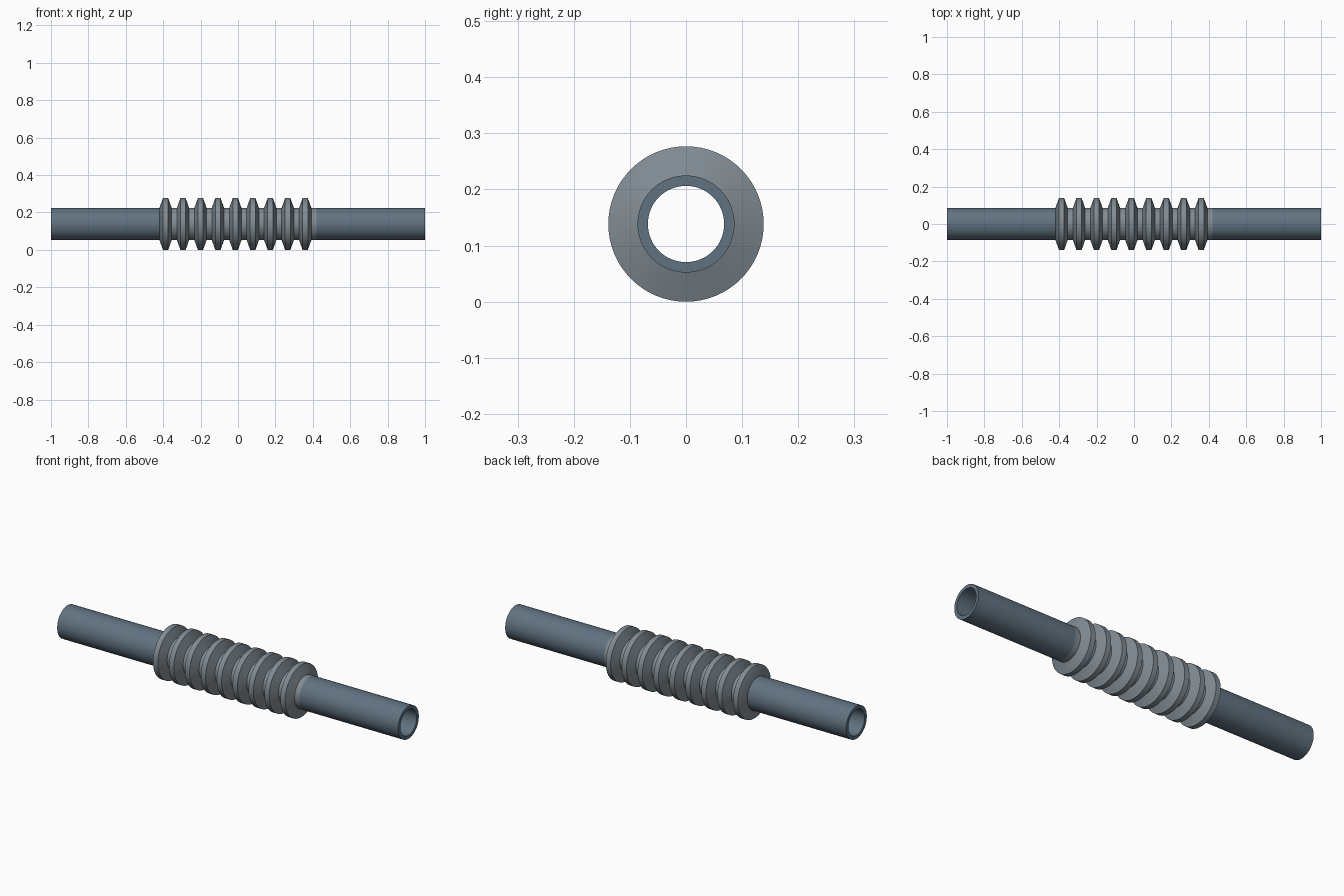
import bpy, bmesh, math

if "Cube" in bpy.data.objects:
    bpy.data.objects.remove(bpy.data.objects["Cube"])

SIDES = 64
R_OUT, R_IN, R_RIDGE = 0.0865, 0.068, 0.1385
AXIS_Z = R_RIDGE
HALF, BELLOWS, RIDGES = 1.0, 0.42, 9


def material(name, rgb):
    m = bpy.data.materials.new(name)
    m.diffuse_color = (*rgb, 1)
    m.use_nodes = True
    m.node_tree.nodes["Principled BSDF"].inputs["Base Color"].default_value = m.diffuse_color
    return m


def revolve(name, profile, mat):
    """Spin a closed (x, radius) outline about the pipe axis."""
    bm = bmesh.new()
    rings = []
    for i in range(SIDES):
        a = 2 * math.pi * i / SIDES
        rings.append([bm.verts.new((x, r * math.sin(a), AXIS_Z + r * math.cos(a)))
                      for x, r in profile])
    n = len(profile)
    for i, ring in enumerate(rings):
        nxt = rings[(i + 1) % SIDES]
        for j in range(n):
            k = (j + 1) % n
            bm.faces.new((ring[j], ring[k], nxt[k], nxt[j]))
    bmesh.ops.recalc_face_normals(bm, faces=bm.faces)
    mesh = bpy.data.meshes.new(name)
    bm.to_mesh(mesh)
    bm.free()
    mesh.materials.append(mat)
    ob = bpy.data.objects.new(name, mesh)
    bpy.context.collection.objects.link(ob)
    bpy.ops.object.select_all(action='DESELECT')
    ob.select_set(True)
    bpy.context.view_layer.objects.active = ob
    bpy.ops.object.shade_smooth_by_angle(angle=math.radians(25))


steel = material("blue_steel", (0.12, 0.17, 0.22))
grey = material("bellows_grey", (0.22, 0.26, 0.29))

# Straight tube at each end
for name, s in (("left_tube", -1), ("right_tube", 1)):
    revolve(name, [(s * BELLOWS, R_IN), (s * BELLOWS, R_OUT),
                   (s * HALF, R_OUT), (s * HALF, R_IN)], steel)

# Corrugated middle: each pitch is a flat-topped ridge followed by a short valley
pitch = 2 * BELLOWS / RIDGES
outline = [(-BELLOWS, R_IN)]
for i in range(RIDGES):
    x0 = -BELLOWS + i * pitch
    for f, r in ((0, R_OUT), (0.2, R_RIDGE), (0.5, R_RIDGE), (0.7, R_OUT)):
        outline.append((x0 + f * pitch, r))
outline += [(BELLOWS, R_OUT), (BELLOWS, R_IN)]
revolve("bellows", outline, grey)
